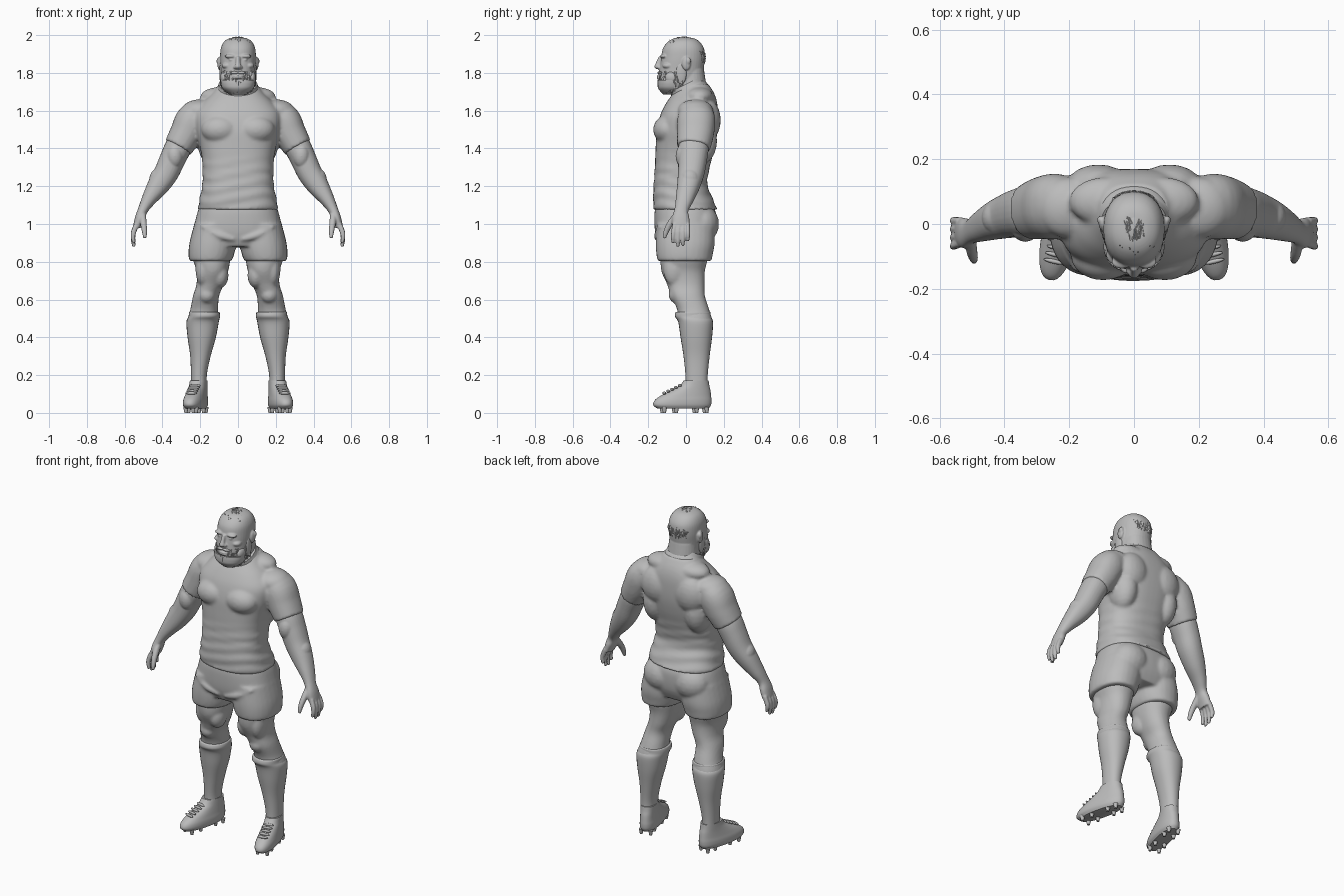
import bpy, bmesh, math, random
from mathutils import Vector, Matrix

random.seed(4)
cube = bpy.data.objects.get("Cube")
if cube:
    bpy.data.objects.remove(cube)

clay = bpy.data.materials.new("plain grey")
clay.use_nodes = True
clay.diffuse_color = (.5, .5, .5, 1)
clay.node_tree.nodes["Principled BSDF"].inputs["Base Color"].default_value = (.5, .5, .5, 1)


def box(z, x0, x1, y0, y1):
    """Level ring given by its extents: centre x, y, z and two radii."""
    return ((x0 + x1) / 2, (y0 + y1) / 2, z, (x1 - x0) / 2, (y1 - y0) / 2)


def body(z, w, y0, y1):
    return box(z, -w, w, y0, y1)


def flip(rings):
    return [(-r[0],) + tuple(r[1:]) for r in rings]


def smooth_path(rings, steps):
    """Catmull-Rom interpolation through the rings."""
    pts = [rings[0]] + list(rings) + [rings[-1]]
    out = []
    for a, b, c, d in zip(pts, pts[1:], pts[2:], pts[3:]):
        for i in range(steps):
            t = i / steps
            out.append([q + t / 2 * (r - p + t * (2*p - 5*q + 4*r - s + t * (3*(q - r) + s - p)))
                        for p, q, r, s in zip(a, b, c, d)])
    return out + [list(rings[-1])]


def loft(bm, rings, tilt=False, n=28, power=2.2, steps=5, ripple=0):
    """Closed skin through superellipse rings, level or square to the path."""
    path = smooth_path(rings, steps)
    loops = []
    for i, (x, y, z, rx, ry) in enumerate(path):
        along = Vector((0, 0, 1))
        if tilt:
            before, after = path[max(i - 1, 0)], path[min(i + 1, len(path) - 1)]
            along = (Vector(after[:3]) - Vector(before[:3])).normalized()
        u = Vector((0, 1, 0)).cross(along).normalized()
        v = along.cross(u)
        fold = ripple * min(1, max(0, (1.38 - z) / .1))
        loop = []
        for k in range(n):
            a = math.tau * k / n
            c, s = math.cos(a), math.sin(a)
            grow = 1 + fold * math.sin(z * 95 + 2.5 * math.sin(2 * a))
            cu = math.copysign(abs(c) ** (2 / power), c) * rx * grow
            sv = math.copysign(abs(s) ** (2 / power), s) * ry * grow
            loop.append(bm.verts.new(Vector((x, y, z)) + u * cu + v * sv))
        loops.append(loop)
    for a, b in zip(loops, loops[1:]):
        for k in range(n):
            j = (k + 1) % n
            bm.faces.new((a[k], a[j], b[j], b[k]))
    bm.faces.new(loops[0][::-1])
    bm.faces.new(loops[-1])


def blob(bm, at, size, pair=False):
    for side in ((1, -1) if pair else (1,)):
        place = Matrix.Translation((at[0] * side, at[1], at[2])) @ Matrix.Diagonal((*size, 1))
        bmesh.ops.create_uvsphere(bm, u_segments=20, v_segments=12, radius=1, matrix=place)


def spike(bm, at, way, radius, length, tip=0, sides=5):
    turn = Vector(way).to_track_quat('Z', 'Y').to_matrix().to_4x4()
    bmesh.ops.create_cone(bm, cap_ends=True, segments=sides, radius1=radius, radius2=tip,
                          depth=length, matrix=Matrix.Translation(at) @ turn)


def finish(bm, name, voxel=0, relax=4, mirror=False):
    bmesh.ops.recalc_face_normals(bm, faces=bm.faces)
    mesh = bpy.data.meshes.new(name)
    bm.to_mesh(mesh)
    bm.free()
    mesh.materials.append(clay)
    mesh.shade_smooth()
    mesh.set_sharp_from_angle(angle=math.radians(50))
    obj = bpy.data.objects.new(name, mesh)
    bpy.context.collection.objects.link(obj)
    if voxel:
        fuse = obj.modifiers.new("fuse", 'REMESH')
        fuse.mode, fuse.voxel_size, fuse.use_smooth_shade = 'VOXEL', voxel, True
        soft = obj.modifiers.new("soften", 'SMOOTH')
        soft.factor, soft.iterations = .5, relax
    if mirror:
        obj.modifiers.new("other_side", 'MIRROR')


# Shirt: torso, muscles and sleeves
bm = bmesh.new()
loft(bm, [body(1.075, .214, -.172, .166), body(1.15, .2, -.174, .135), body(1.22, .188, -.17, .112),
          body(1.34, .19, -.163, .135), body(1.42, .205, -.16, .155), body(1.5, .225, -.155, .168),
          body(1.58, .23, -.135, .17), body(1.64, .19, -.105, .165), body(1.69, .14, -.07, .15),
          body(1.74, .1, -.03, .12)], n=56, power=2.5, ripple=.016)
sleeve = [(.17, .06, 1.59, .07, .08), (.235, .055, 1.555, .09, .1),
          (.275, .05, 1.48, .086, .098), (.317, .04, 1.405, .077, .088)]
loft(bm, sleeve, tilt=True)
loft(bm, flip(sleeve), tilt=True)
blob(bm, (.095, -.1, 1.5), (.1, .074, .075), True)
blob(bm, (.11, .115, 1.55), (.1, .069, .11), True)
blob(bm, (.14, .07, 1.44), (.075, .095, .13), True)
blob(bm, (.09, .07, 1.675), (.11, .075, .05), True)
blob(bm, (.2, .05, 1.6), (.1, .095, .06), True)
finish(bm, "shirt", .009, 4)

# Rolled collar, lower at the front
bm = bmesh.new()
loft(bm, [(0, .035, 1.665, .11, .1), (0, .023, 1.69, .118, .105), (0, .012, 1.712, .114, .1),
          (0, .007, 1.722, .108, .096), (0, -.002, 1.74, .102, .094)], tilt=True, n=40)
finish(bm, "collar")

# Shorts: hips, two legs, buttocks and creases
bm = bmesh.new()
loft(bm, [body(1.1, .2, -.16, .14), body(1.05, .218, -.167, .16), body(.95, .238, -.163, .155),
          body(.88, .215, -.14, .125)], n=48, power=2.5)
leg_cloth = [box(1, .01, .232, -.155, .15), box(.9, .01, .257, -.16, .152),
             box(.84, .02, .262, -.157, .142), box(.803, .035, .258, -.15, .135)]
crease = [(.02, -.15, .92, .012, .012), (.1, -.158, .94, .014, .012), (.19, -.135, .99, .008, .008)]
for shape, tilt in ((leg_cloth, False), (crease, True)):
    loft(bm, shape, tilt)
    loft(bm, flip(shape), tilt)
blob(bm, (.1, .085, 1.0), (.11, .09, .1), True)
finish(bm, "shorts", .009, 4)

# Legs with knee, thigh and calf muscles, and socks over the shins
leg = [box(.9, .04, .245, -.13, .12), box(.82, .04, .24, -.135, .115), box(.75, .052, .22, -.13, .1),
       box(.68, .075, .22, -.1, .098), box(.62, .1, .238, -.08, .1), box(.55, .105, .252, -.048, .122),
       box(.48, .105, .27, -.038, .14), box(.4, .12, .264, -.026, .135),
       box(.3, .148, .25, -.01, .122), box(.2, .168, .246, 0, .112), box(.12, .168, .246, 0, .112)]
bm = bmesh.new()
loft(bm, leg[:8])
blob(bm, (.165, -.05, .625), (.045, .042, .045))
blob(bm, (.095, -.055, .73), (.045, .06, .07))
blob(bm, (.185, -.06, .76), (.04, .06, .09))
finish(bm, "legs", .008, 4, True)

bm = bmesh.new()
pad = [(x, y, z, rx + .003, ry + .003) for x, y, z, rx, ry in leg[5:]]
x, y, z, rx, ry = pad[0]
cuff = [(x, y, .535, rx, ry), (x, y, .53, rx + .005, ry + .005), (x, y, .51, rx + .007, ry + .007)]
loft(bm, cuff + pad[1:])
finish(bm, "socks", mirror=True)

# Boots with laces and studs, toes turned outwards
bm = bmesh.new()
upper = [(.022, .044, -.155, .12), (.04, .054, -.178, .133), (.065, .055, -.172, .136),
         (.09, .051, -.14, .134), (.12, .047, -.08, .13), (.145, .045, -.035, .124), (.172, .044, -.012, .12)]
loft(bm, [box(z, .207 - w, .207 + w, y0, y1) for z, w, y0, y1 in upper], n=36, power=2.3)
for i in range(5):
    t = i / 4
    blob(bm, (.207, -.035 - .085 * t, .145 - .04 * t), (.032, .007, .008))
for dx in (-.028, .028):
    for y in (-.125, -.06, .05, .105):
        spike(bm, (.207 + dx, y, .015), (0, 0, -1), .014, .03, .008, 10)
bmesh.ops.rotate(bm, cent=(.207, .06, 0), matrix=Matrix.Rotation(math.radians(13), 3, 'Z'), verts=bm.verts)
finish(bm, "boots", mirror=True)

# Bare arms and hands
bm = bmesh.new()
loft(bm, [(.285, .045, 1.46, .06, .07), (.317, .04, 1.405, .07, .08), (.348, .035, 1.34, .068, .076),
          (.38, .027, 1.27, .065, .07), (.425, .012, 1.2, .057, .06), (.472, -.008, 1.13, .039, .047),
          (.503, -.024, 1.075, .027, .037), (.52, -.028, 1.03, .026, .046),
          (.535, -.026, .985, .021, .046)], tilt=True)
blob(bm, (.335, -.01, 1.36), (.045, .045, .065))
blob(bm, (.42, .02, 1.235), (.05, .055, .06))
for i, reach in enumerate((.085, .105, .1, .075)):
    y = -.06 + .023 * i
    loft(bm, [(.535, y, 1.0, .015, .012), (.552, y * 1.1, .96, .014, .012),
              (.556, y * 1.15, .995 - reach * .75, .012, .011),
              (.55, y * 1.15, .985 - reach, .009, .008)], tilt=True, n=12)
loft(bm, [(.505, -.045, 1.05, .018, .02), (.5, -.085, 1.0, .017, .017),
          (.495, -.105, .96, .014, .014), (.493, -.115, .925, .009, .009)], tilt=True, n=12)
finish(bm, "arms", .005, 3, True)

# Head, neck and face
bm = bmesh.new()
loft(bm, [body(1.685, .045, -.1, .05), body(1.72, .076, -.136, .07), body(1.77, .089, -.145, .085),
          body(1.83, .093, -.14, .095), body(1.88, .095, -.132, .1), body(1.93, .091, -.122, .095),
          body(1.965, .074, -.095, .072), body(1.983, .046, -.062, .042),
          body(1.988, .014, -.02, .005)], n=40)
loft(bm, [(0, .04, 1.64, .095, .085), (0, .025, 1.72, .09, .085), (0, .02, 1.82, .08, .075)])
loft(bm, [(0, -.132, 1.888, .011, .012), (0, -.145, 1.855, .012, .014),
          (0, -.152, 1.832, .017, .016), (0, -.146, 1.82, .012, .01)], n=14)
blob(bm, (.015, -.143, 1.83), (.01, .012, .009), True)
blob(bm, (.038, -.118, 1.888), (.032, .02, .011), True)
blob(bm, (.058, -.095, 1.838), (.028, .03, .017), True)
blob(bm, (.035, -.12, 1.868), (.014, .012, .007), True)
blob(bm, (.098, .002, 1.85), (.011, .023, .036), True)
blob(bm, (.1, .012, 1.862), (.014, .014, .02), True)
for z in (1.784, 1.773):
    blob(bm, (0, -.143, z), (.027, .012, .005))
finish(bm, "head", .0045, 2)

# Beard: jaw tufts, moustache and sideburns
bm = bmesh.new()
loft(bm, [body(1.685, .046, -.12, .0), body(1.715, .08, -.146, .0), body(1.74, .09, -.15, .0),
          body(1.763, .092, -.148, .0)], n=36)
blob(bm, (.088, -.025, 1.8), (.011, .028, .06), True)
blob(bm, (.074, -.07, 1.775), (.02, .04, .035), True)
blob(bm, (.018, -.138, 1.801), (.024, .014, .008), True)
for i in range(190):
    a, z = random.uniform(-1.7, 1.7), random.uniform(1.7, 1.8)
    shrink = .76 + .24 * min(1, (z - 1.69) / .05)
    x, y = .093 * shrink * math.sin(a), -.03 - .118 * shrink * math.cos(a)
    if abs(x) > .032 or z < 1.765:
        spike(bm, (x, y, z), (x * 3, -.25 * math.cos(a), -1), .007, .024)
finish(bm, "beard")

# Hair: crest swept from the forehead over the crown to the nape
bm = bmesh.new()
blob(bm, (0, -.01, 1.884), (.066, .112, .107))
for i in range(170):
    x, a = random.uniform(-.06, .06), math.radians(random.uniform(42, 195))
    k = math.sqrt(1 - (x / .1) ** 2)
    out = Vector((x * 5, -math.cos(a), math.sin(a)))
    sweep = Vector((random.uniform(-.3, .3), math.sin(a), math.cos(a)))
    lift = .9 if a < 1 else .2
    spike(bm, (x, -.012 - .112 * k * math.cos(a), 1.88 + .108 * k * math.sin(a)),
          sweep + out * lift, .008, random.uniform(.025, .042))
finish(bm, "hair")
